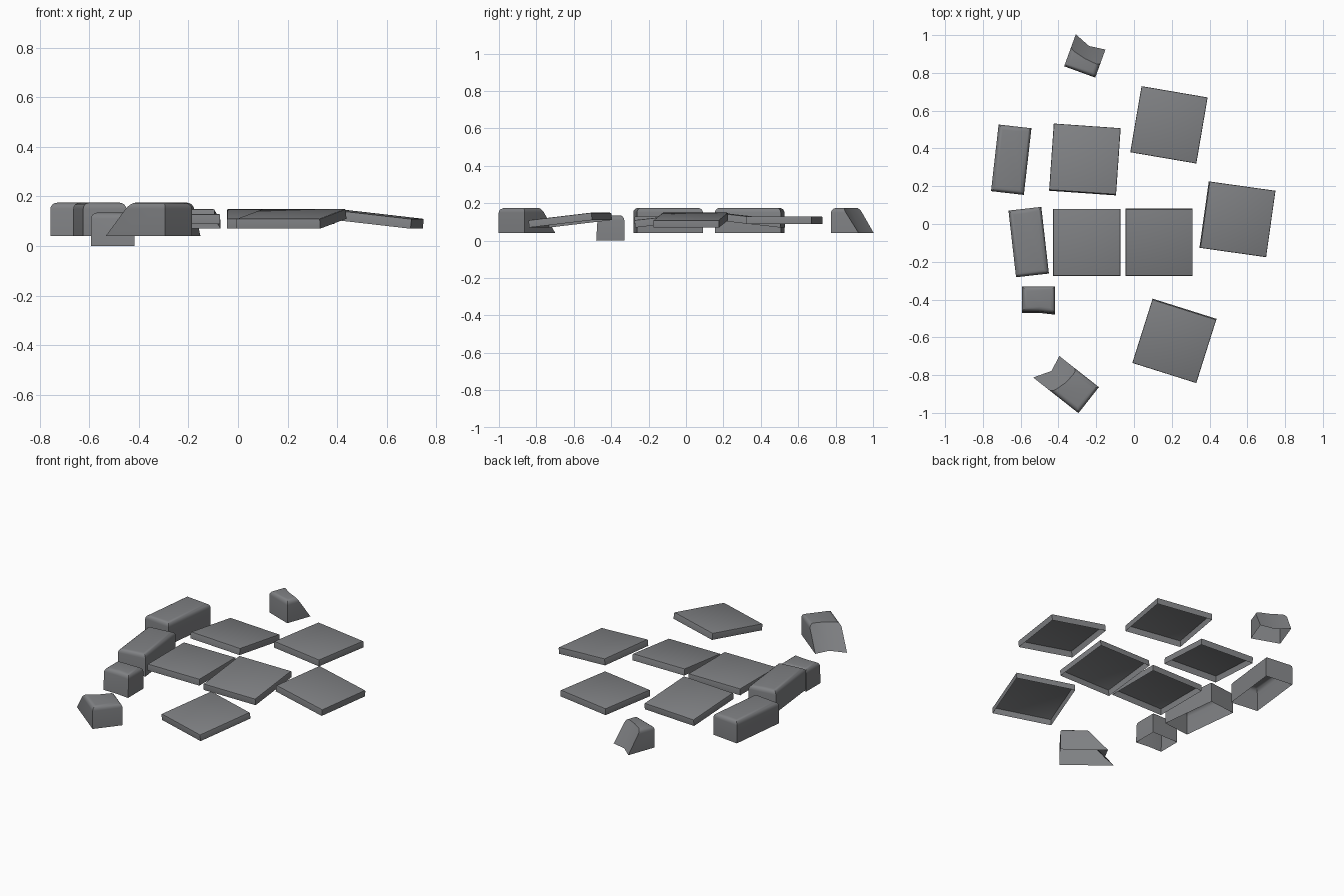
import bpy, bmesh, math

if "Cube" in bpy.data.objects:
    bpy.data.objects.remove(bpy.data.objects["Cube"])

stone = bpy.data.materials.new("grey stone")
stone.diffuse_color = (0.215, 0.22, 0.23, 1)
stone.use_nodes = True
stone.node_tree.nodes["Principled BSDF"].inputs["Base Color"].default_value = stone.diffuse_color


def finish(bm, name, loc, rot):
    """Turn a bmesh into a placed, smooth-by-angle object."""
    me = bpy.data.meshes.new(name)
    bm.to_mesh(me)
    bm.free()
    me.materials.append(stone)
    ob = bpy.data.objects.new(name, me)
    bpy.context.collection.objects.link(ob)
    ob.location = loc
    ob.rotation_euler = [math.radians(a) for a in rot]
    bpy.ops.object.select_all(action='DESELECT')
    ob.select_set(True)
    bpy.context.view_layer.objects.active = ob
    bpy.ops.object.shade_smooth_by_angle(angle=math.radians(35))


def slab(name, x, y, rot, size=0.355, thick=0.04):
    """Thin square slab, hollow below, with softened top edges."""
    bm = bmesh.new()
    bmesh.ops.create_cube(bm, size=1)
    bmesh.ops.scale(bm, vec=(size, size, thick), verts=bm.verts)
    bottom = [f for f in bm.faces if f.normal.z < -0.5]
    bmesh.ops.delete(bm, geom=bottom, context='FACES_ONLY')
    top = [e for e in bm.edges if all(v.co.z > 0 for v in e.verts)]
    bmesh.ops.bevel(bm, geom=top, offset=0.006, segments=2, profile=0.5, affect='EDGES')
    finish(bm, name, (x, y, 0.11), rot)


def kerb(name, loc, angle, low, high, broken=True, half=0.0875, h=0.135, r=0.025):
    """Kerb stone, hollow below: whole end at y = 0, far end given by the
    left / middle / right lengths at the bottom and at the top."""
    bm = bmesh.new()
    xs = (-half, 0, half)

    def ring(z, ends):
        near = [bm.verts.new((s * half, 0, z)) for s in (-1, 1)]
        far = [bm.verts.new((x, e, z)) for x, e in zip(xs, ends)]
        return [near[0], near[1], far[2], far[1], far[0]]

    b, t = ring(0, low), ring(h, high)
    base = bm.faces.new(b[::-1])
    bm.faces.new(t)
    for i in range(5):
        j = (i + 1) % 5
        bm.faces.new((b[i], b[j], t[j], t[i]))
    bmesh.ops.recalc_face_normals(bm, faces=bm.faces)
    bmesh.ops.delete(bm, geom=[base], context='FACES_ONLY')
    # round the top edges, leaving a fractured end sharp
    pairs = [(0, 1), (1, 2), (4, 0)] + ([] if broken else [(2, 3), (3, 4)])
    edges = [bm.edges.get((t[i], t[j])) for i, j in pairs]
    bmesh.ops.bevel(bm, geom=edges, offset=r, segments=4, profile=0.5, affect='EDGES')
    finish(bm, name, loc, (0, 0, angle))


# Paving slabs: centre and tilt / turn in degrees
slabs = [
    ("paving_slab_back_right", 0.185, 0.525, (0, 0, -9.7)),
    ("paving_slab_back_left", -0.26, 0.342, (-6.5, 0, -4)),
    ("paving_slab_middle_left", -0.25, -0.097, (0, 0, 0)),
    ("paving_slab_middle", 0.133, -0.097, (6.5, 0, 0)),
    ("paving_slab_right", 0.548, 0.025, (0, 6.5, -8)),
    ("paving_slab_front", 0.214, -0.619, (6.5, 0, -17.5)),
]
for s in slabs:
    slab(*s)

# Whole kerb stones
full = (0.355,) * 3
kerb("kerb_stone_back", (-0.67, 0.164, 0.04), -6.5, full, full, broken=False)
kerb("kerb_stone_middle", (-0.5375, -0.272, 0.04), 6.5, full, full, broken=False)

# Broken kerb pieces
kerb("kerb_piece_small", (-0.505, -0.33, 0), 180,
     (0.15, 0.14, 0.14), (0.142, 0.132, 0.132), broken=False)
kerb("kerb_piece_back", (-0.2875, 0.805, 0.04), -20,
     (0.18, 0.146, 0.158), (0.098, 0.076, 0.068))
kerb("kerb_piece_front", (-0.24, -0.9325, 0.04), 51.8,
     (0.305, 0.25, 0.267), (0.179, 0.152, 0.147))
